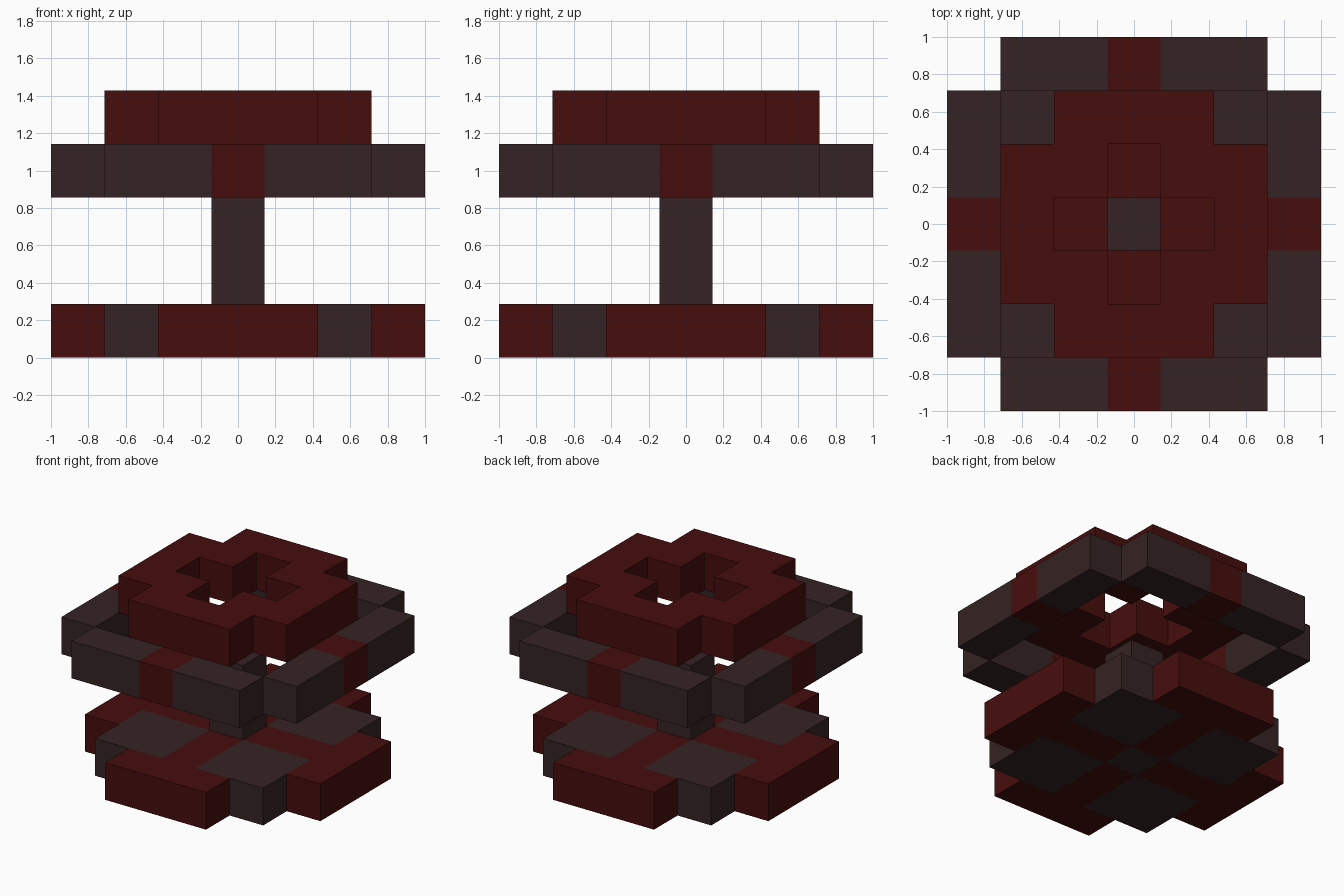
import bpy, bmesh
from mathutils import Vector

cube = bpy.data.objects.get("Cube")
if cube:
    bpy.data.objects.remove(cube, do_unlink=True)

CELL = 2 / 7  # edge of one building block


def make_material(name, rgb):
    mat = bpy.data.materials.new(name)
    mat.use_nodes = True
    mat.diffuse_color = (*rgb, 1)
    mat.node_tree.nodes["Principled BSDF"].inputs["Base Color"].default_value = (*rgb, 1)
    return mat


MATERIALS = [make_material("dark red", (0.062, 0.004, 0.004)),
             make_material("dark brown", (0.036, 0.017, 0.017))]
COLOURS = "RD"  # letters used in the floor plans, in material order


def build_layer(name, plan, level, height=1, shift=(0, 0)):
    """Raise a plan of blocks (R red, D brown, . empty), centred on shift, with outer faces only."""
    bm = bmesh.new()
    rows, cols = len(plan), len(plan[0])
    cells = {(c, r): letter for r, row in enumerate(plan)
             for c, letter in enumerate(row) if letter != "."}

    def quad(centre, u, v, letter):
        corners = [centre - u - v, centre + u - v, centre + u + v, centre - u + v]
        face = bm.faces.new([bm.verts.new(p * CELL) for p in corners])
        face.material_index = COLOURS.index(letter)

    up = Vector((0, 0, height / 2))
    for (c, r), letter in cells.items():
        mid = Vector((c - (cols - 1) / 2 + shift[0],
                      (rows - 1) / 2 - r + shift[1], level + height / 2))
        x, y = Vector((0.5, 0, 0)), Vector((0, 0.5, 0))
        quad(mid + up, x, y, letter)
        quad(mid - up, y, x, letter)
        for dx, dy in ((1, 0), (-1, 0), (0, 1), (0, -1)):
            if (c + dx, r - dy) not in cells:
                out = Vector((dx / 2, dy / 2, 0))
                quad(mid + out, Vector((-dy / 2, dx / 2, 0)), up, letter)
    bmesh.ops.remove_doubles(bm, verts=bm.verts, dist=0.001)
    mesh = bpy.data.meshes.new(name)
    bm.to_mesh(mesh)
    bm.free()
    for mat in MATERIALS:
        mesh.materials.append(mat)
    obj = bpy.data.objects.new(name, mesh)
    bpy.context.collection.objects.link(obj)
    return obj


# Stepped base with brown corner squares
build_layer("base", ["..RRR..",
                     ".DDRDD.",
                     "RDDRDDR",
                     "RRRDRRR",
                     "RDDRDDR",
                     ".DDRDD.",
                     "..RRR.."], 0)

# Central pillar
build_layer("pillar", ["D"], 1, height=2)

# Four rim bars around the crown, each with a red middle
bar = "DDRDD"
build_layer("rim_front", [bar], 3, shift=(0, -3))
build_layer("rim_back", [bar], 3, shift=(0, 3))
build_layer("rim_left", list(bar), 3, shift=(3, 0))
build_layer("rim_right", list(bar), 3, shift=(-3, 0))

# Crown with a cross-shaped opening
build_layer("crown", [".RRR.",
                      "RR.RR",
                      "R...R",
                      "RR.RR",
                      ".RRR."], 4)
